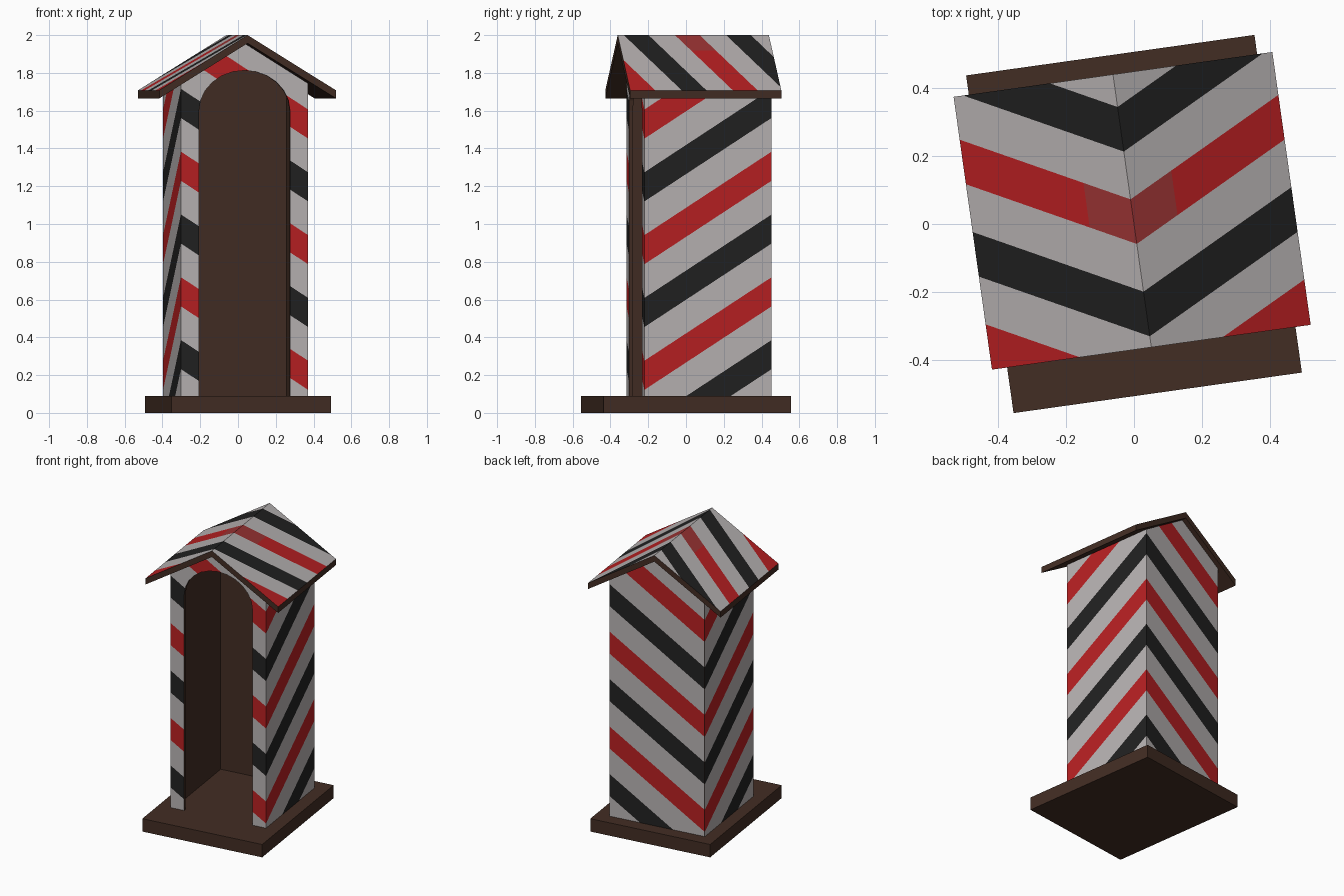
import bpy, bmesh, math
from mathutils import Matrix, Vector

if "Cube" in bpy.data.objects:
    bpy.data.objects.remove(bpy.data.objects["Cube"])

TURN = Matrix.Rotation(math.radians(8), 4, 'Z')   # the whole hut stands slightly turned


def material(name, rgb):
    m = bpy.data.materials.new(name)
    m.diffuse_color = (*rgb, 1)
    m.use_nodes = True
    m.node_tree.nodes["Principled BSDF"].inputs["Base Color"].default_value = m.diffuse_color
    return m


MATS = [material("brown wood", (0.055, 0.026, 0.017)),
        material("off white paint", (0.48, 0.45, 0.45)),
        material("red paint", (0.48, 0.014, 0.016)),
        material("black paint", (0.015, 0.015, 0.015)),
        material("faded red paint", (0.33, 0.034, 0.034))]
BROWN, WHITE, RED, BLACK, FADED = range(5)


def prism(points, shift):
    """Closed outline extruded along shift, triangulated so it can be cut safely."""
    bm = bmesh.new()
    face = bm.faces.new([bm.verts.new(p) for p in points])
    ext = bmesh.ops.extrude_face_region(bm, geom=[face])
    verts = [g for g in ext['geom'] if isinstance(g, bmesh.types.BMVert)]
    bmesh.ops.translate(bm, verts=verts, vec=shift)
    bmesh.ops.recalc_face_normals(bm, faces=bm.faces[:])
    bmesh.ops.triangulate(bm, faces=bm.faces[:])
    return bm


def cut(bm, co, no):
    bmesh.ops.bisect_plane(bm, geom=bm.verts[:] + bm.edges[:] + bm.faces[:],
                           plane_co=co, plane_no=no, dist=1e-5)


def stripe(bm, no, centre, period, half, painted):
    """Cut alternating red and black bands across the mesh and colour painted faces."""
    no = Vector(no)
    for k in range(-8, 9):
        for side in (-half, half):
            v = centre + k * period / 2 + side
            cut(bm, no * (v / no.length_squared), no)
    bm.normal_update()
    for f in bm.faces:
        if not painted(f):
            f.material_index = BROWN
            continue
        d = (f.calc_center_median().dot(no) - centre) % period
        if d < half or d > period - half:
            f.material_index = RED
        elif abs(d - period / 2) < half:
            f.material_index = BLACK
        else:
            f.material_index = WHITE


def finish(bm, name, matrix):
    me = bpy.data.meshes.new(name)
    bm.to_mesh(me)
    bm.free()
    for m in MATS:
        me.materials.append(m)
    ob = bpy.data.objects.new(name, me)
    bpy.context.collection.objects.link(ob)
    ob.matrix_world = TURN @ matrix
    return ob


# Base slab
bm = bmesh.new()
bmesh.ops.create_cube(bm, size=1, matrix=Matrix.Translation((0, 0, 0.045))
                      @ Matrix.Diagonal((0.854, 1.0, 0.09, 1)))
finish(bm, "base", Matrix())

# Wall outlines, as (across, height)
W, Z0, EAVE, RIDGE = 0.339, 0.085, 1.745, 1.957
A, SPRING, RISE, SEG = 0.243, 1.60, 0.213, 12
arch = [(A * math.cos(math.pi * i / SEG), SPRING + RISE * math.sin(math.pi * i / SEG))
        for i in range(SEG + 1)]
gable = [(W, Z0), (W, EAVE), (0, RIDGE), (-W, EAVE), (-W, Z0)]
front = gable + [(-A, Z0)] + arch[::-1] + [(A, Z0)]
plain = [(W, Z0), (W, EAVE), (-W, EAVE), (-W, Z0)]

# Four wall panels around the box centre; the stripes meet as chevrons at the corners
for name, outline, angle, slope in (("front_wall", front, 0, -0.65),
                                    ("right_wall", plain, 90, 0.65),
                                    ("back_wall", gable, 180, -0.65),
                                    ("left_wall", plain, 270, 0.65)):
    bm = prism([(u, -0.34, z) for u, z in outline], (0, 0.022, 0))
    stripe(bm, (-slope, 0, 1), 1.75, 0.665, 0.077, lambda f: f.normal.y < -0.9)
    finish(bm, name, Matrix.Translation((-0.003, 0.07, 0))
           @ Matrix.Rotation(math.radians(angle), 4, 'Z'))

# Roof: one striped slope, mirrored across the ridge
Y0, Y1, E = -0.365, 0.443, 0.472
bm = prism([(0, Y0, 2.0), (E, Y0, 1.708), (E, Y0, 1.665), (0, Y0, 1.957)], (0, Y1 - Y0, 0))
bmesh.ops.delete(bm, geom=[f for f in bm.faces if f.normal.x < -0.99], context='FACES')
cut(bm, (0.13, 0, 0), (1, 0, 0))
stripe(bm, (-0.515, 1, 0), 0.007, 0.547, 0.066, lambda f: f.normal.z > 0.5)
# worn paint on the red chevron near the ridge
for f in bm.faces:
    if f.material_index == RED and f.calc_center_median().x < 0.13:
        f.material_index = FADED
roof = finish(bm, "roof", Matrix())
roof.modifiers.new("Mirror", 'MIRROR').use_axis[0] = True
